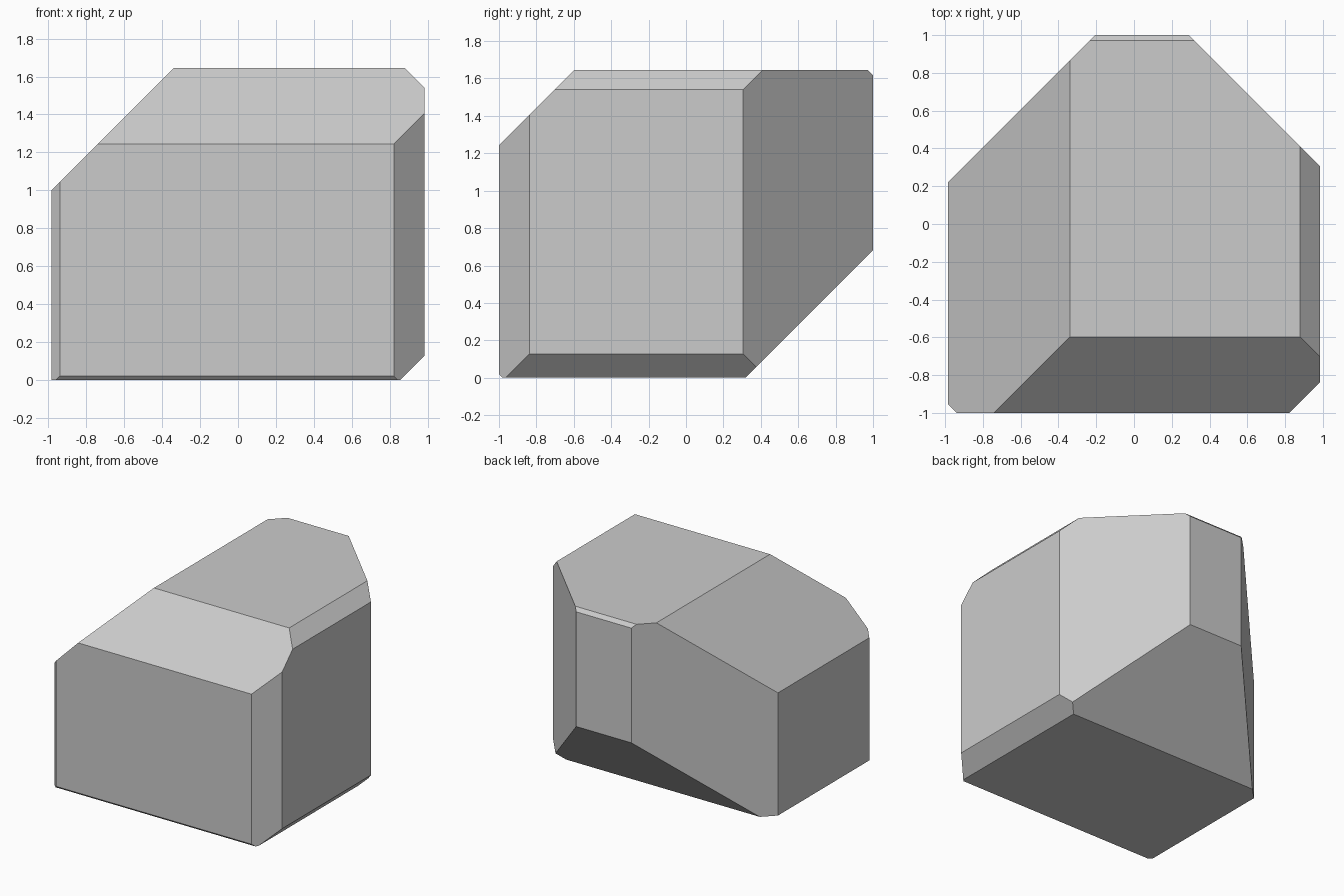
import bpy, bmesh
from mathutils import Vector, Matrix

if "Cube" in bpy.data.objects:
    bpy.data.objects.remove(bpy.data.objects["Cube"])

# Starting block
X, Y, TOP = 0.985, 1.0, 1.645
bm = bmesh.new()
bmesh.ops.create_cube(bm, size=1, matrix=Matrix.Translation((0, 0, TOP / 2))
                      @ Matrix.Diagonal((2 * X, 2 * Y, TOP, 1)))

# 45 degree edge cuts: (normal, limit) keeps points where normal . p <= limit
cuts = [
    # upright edges
    ((-1, 1, 0), 1.207), ((1, 1, 0), 1.29), ((1, -1, 0), 1.822), ((-1, -1, 0), 1.94),
    # top edges
    ((-1, 0, 1), 1.985), ((1, 0, 1), 2.525), ((0, -1, 1), 2.243), ((0, 1, 1), 2.617),
    # bottom edges
    ((1, 0, -1), 0.857), ((0, 1, -1), 0.318), ((0, -1, -1), 0.98),
]


def slice_off(normal, limit):
    n = Vector(normal)
    geom = bm.verts[:] + bm.edges[:] + bm.faces[:]
    res = bmesh.ops.bisect_plane(bm, geom=geom, dist=1e-5, plane_co=n * limit / n.length_squared,
                                 plane_no=n, clear_outer=True)
    rim = [e for e in res["geom_cut"] if isinstance(e, bmesh.types.BMEdge)]
    bmesh.ops.holes_fill(bm, edges=rim, sides=0)


for normal, limit in cuts:
    slice_off(normal, limit)
bmesh.ops.recalc_face_normals(bm, faces=bm.faces[:])

# Faceted block
mesh = bpy.data.meshes.new("faceted_block")
bm.to_mesh(mesh)
bm.free()
bpy.context.collection.objects.link(bpy.data.objects.new("faceted_block", mesh))
